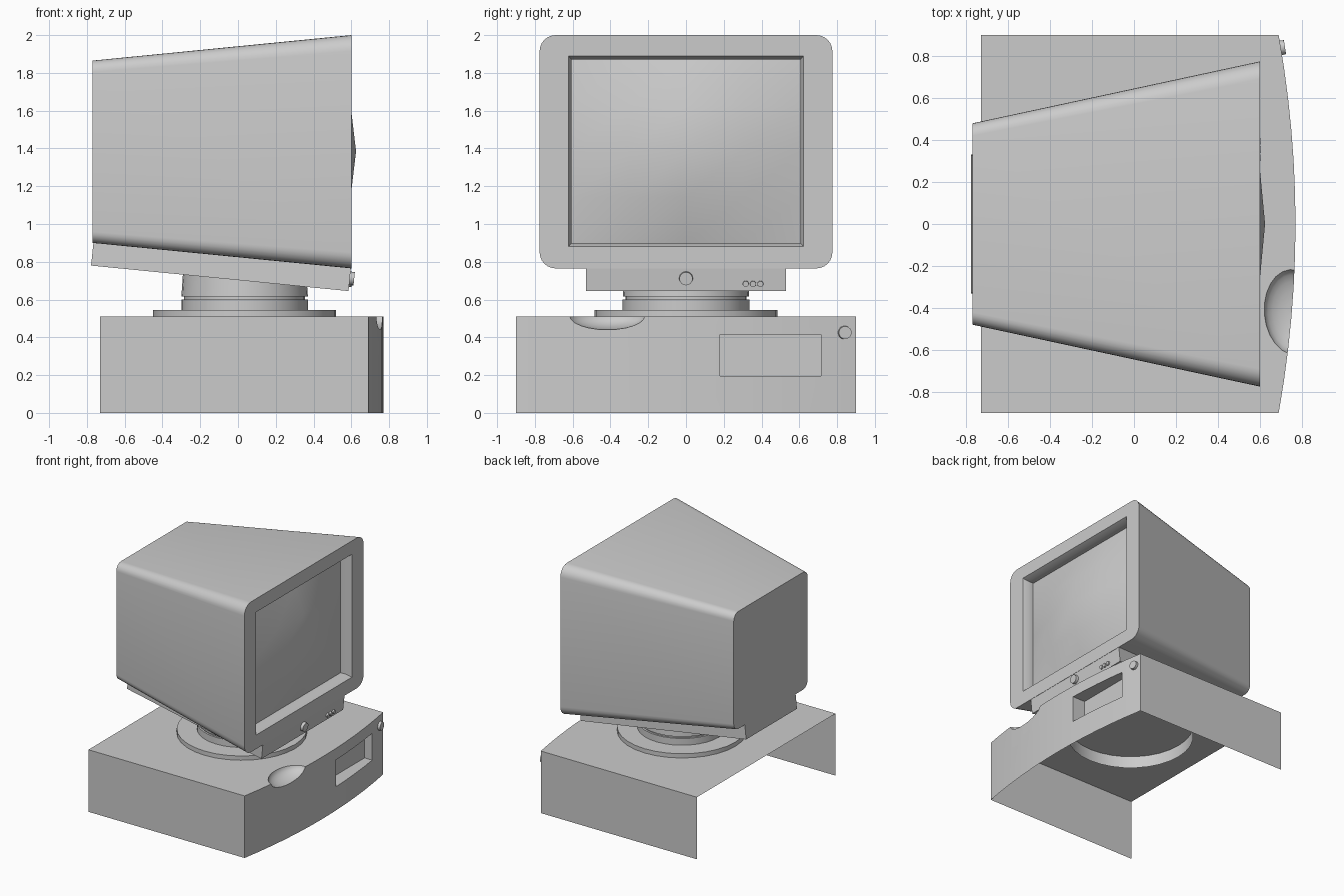
import bpy, bmesh, math
from mathutils import Matrix, Vector

if "Cube" in bpy.data.objects:
    bpy.data.objects.remove(bpy.data.objects["Cube"])


def finish(name, bm, angle=30):
    bmesh.ops.remove_doubles(bm, verts=bm.verts, dist=0.0005)
    bmesh.ops.recalc_face_normals(bm, faces=bm.faces)
    me = bpy.data.meshes.new(name)
    bm.to_mesh(me)
    bm.free()
    ob = bpy.data.objects.new(name, me)
    bpy.context.collection.objects.link(ob)
    bpy.ops.object.select_all(action='DESELECT')
    ob.select_set(True)
    bpy.context.view_layer.objects.active = ob
    bpy.ops.object.shade_smooth_by_angle(angle=math.radians(angle))
    return ob


def loft(name, rings, cap_start=True, cap_end=True):
    bm = bmesh.new()
    loops = [[bm.verts.new(p) for p in ring] for ring in rings]
    n = len(loops[0])
    for a, b in zip(loops, loops[1:]):
        for i in range(n):
            j = (i + 1) % n
            bm.faces.new((a[i], a[j], b[j], b[i]))
    if cap_start:
        bm.faces.new(loops[0])
    if cap_end:
        bm.faces.new(loops[-1])
    return finish(name, bm)


def rounded_rect(x, w, z0, z1, r, seg=6):
    pts = []
    for k, (sy, cz) in enumerate([(1, z1 - r), (-1, z1 - r), (-1, z0 + r), (1, z0 + r)]):
        for i in range(seg + 1):
            a = math.pi / 2 * (k + i / seg)
            pts.append((x, sy * (w - r) + r * math.cos(a), cz + r * math.sin(a)))
    return pts


def lathe(name, cx, profile, seg=32):
    rings = [[(cx + r * math.cos(2 * math.pi * i / seg), r * math.sin(2 * math.pi * i / seg), z)
              for i in range(seg)] for r, z in profile]
    return loft(name, rings, False, True)


def button(name, x, y, z, r, depth, direction, seg=16):
    bm = bmesh.new()
    rot = Vector((0, 0, 1)).rotation_difference(Vector(direction)).to_matrix().to_4x4()
    bmesh.ops.create_cone(bm, cap_ends=True, segments=seg, radius1=r, radius2=r * 0.92,
                          depth=depth, matrix=Matrix.Translation((x, y, z)) @ rot)
    return finish(name, bm)


def cut(ob, cutter):
    mod = ob.modifiers.new("cut", 'BOOLEAN')
    mod.operation, mod.solver, mod.object = 'DIFFERENCE', 'EXACT', cutter
    bpy.context.view_layer.objects.active = ob
    bpy.ops.object.modifier_apply(modifier=mod.name)
    bpy.data.objects.remove(cutter)


# Computer case: bowed front, finger scoop and drive recess
outline = [(-0.73, -0.9)]
outline += [(0.77 - 0.08 * (i / 6) ** 2, 0.15 * i) for i in range(-6, 7)]
outline += [(-0.73, 0.9)]
case = loft("computer_case", [[(x, y, z) for x, y in outline] for z in (0, 0.51)])

bm = bmesh.new()
bmesh.ops.create_uvsphere(bm, u_segments=24, v_segments=12, radius=1)
bm.transform(Matrix.Translation((0.76, -0.42, 0.515)) @ Matrix.Rotation(0.08, 4, 'Z')
             @ Matrix.Diagonal((0.14, 0.205, 0.075, 1)))
cut(case, finish("scoop_cutter", bm))

bm = bmesh.new()
bmesh.ops.create_cube(bm, size=1, matrix=Matrix.Translation((0.75, 0.4475, 0.305))
                      @ Matrix.Diagonal((0.2, 0.535, 0.22, 1)))
cut(case, finish("drive_cutter", bm))

# The case is an open shell: no underside and no back
bm = bmesh.new()
bm.from_mesh(case.data)
gone = [f for f in bm.faces if all(v.co.z < 0.001 for v in f.verts)
        or all(v.co.x < -0.729 for v in f.verts)]
bmesh.ops.delete(bm, geom=gone, context='FACES')
bm.to_mesh(case.data)
bm.free()
bpy.ops.object.select_all(action='DESELECT')
case.select_set(True)
bpy.context.view_layer.objects.active = case
bpy.ops.object.shade_smooth_by_angle(angle=math.radians(30))

button("power_button", 0.70, 0.84, 0.425, 0.037, 0.04, (1, 0.16, 0))

# Swivel stand, continuing down inside the case
lathe("swivel_stand", 0.035, [(0.485, 0.41), (0.485, 0.545), (0.335, 0.545), (0.335, 0.6),
                              (0.32, 0.6), (0.32, 0.615), (0.335, 0.615), (0.325, 0.76)])

# Monitor housing with screen opening
loft("monitor_housing", [
    rounded_rect(-0.77, 0.48, 0.90, 1.865, 0.06),
    rounded_rect(0.6, 0.775, 0.765, 2.0, 0.085),
    rounded_rect(0.6, 0.622, 0.88, 1.89, 0),
    rounded_rect(0.555, 0.605, 0.90, 1.87, 0),
    rounded_rect(0.51, 0.605, 0.90, 1.87, 0)], True, False)

# Bulging screen
bm = bmesh.new()
bmesh.ops.create_grid(bm, x_segments=4, y_segments=4, size=1)
for v in bm.verts:
    u, w = v.co.x, v.co.y
    v.co = (0.51 + 0.115 * (1 - u * u) * (1 - w * w), 0.605 * u, 1.385 + 0.485 * w)
screen = finish("screen", bm, 40)
if screen.data.polygons[0].normal.x < 0:
    screen.data.flip_normals()

# Tapered chin under the housing
loft("monitor_chin", [
    [(-0.778, -0.33, 0.78), (-0.778, 0.33, 0.78), (-0.765, 0.33, 0.905), (-0.765, -0.33, 0.905)],
    [(0.585, -0.53, 0.645), (0.585, 0.53, 0.645), (0.598, 0.53, 0.77), (0.598, -0.53, 0.77)]])

# Chin controls
button("chin_button", 0.595, 0.0, 0.712, 0.038, 0.04, (1, 0, -0.1))
for i in range(3):
    button(f"indicator_{i + 1}", 0.59, 0.316 + 0.039 * i, 0.683, 0.017, 0.025, (1, 0, -0.1), 12)
